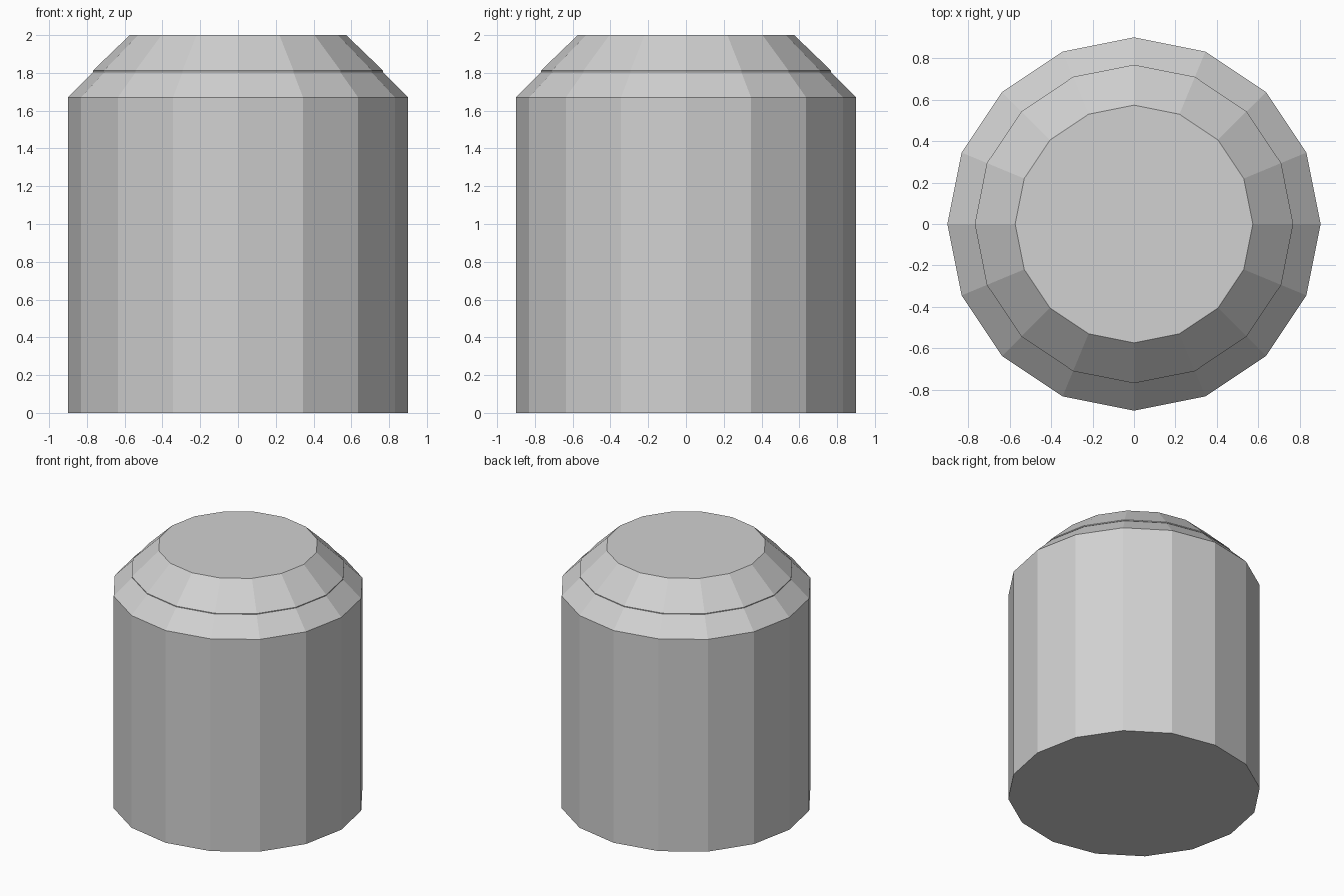
import bpy
import bmesh
from math import cos, sin, tau

cube = bpy.data.objects.get("Cube")
if cube:
    bpy.data.objects.remove(cube, do_unlink=True)

SIDES = 16

grey = bpy.data.materials.new("light_grey")
grey.use_nodes = True
colour = (0.64, 0.64, 0.64, 1)
grey.diffuse_color = colour
grey.node_tree.nodes["Principled BSDF"].inputs["Base Color"].default_value = colour


def faceted_solid(name, profile):
    """Stack 16-sided rings from (radius, height) pairs and cap both ends."""
    bm = bmesh.new()
    rings = [[bm.verts.new((r * cos(tau * i / SIDES), r * sin(tau * i / SIDES), z))
              for i in range(SIDES)] for r, z in profile]
    for low, high in zip(rings, rings[1:]):
        for i in range(SIDES):
            j = (i + 1) % SIDES
            bm.faces.new((low[i], low[j], high[j], high[i]))
    bm.faces.new(rings[0][::-1])
    bm.faces.new(rings[-1])
    mesh = bpy.data.meshes.new(name)
    bm.to_mesh(mesh)
    bm.free()
    mesh.materials.append(grey)
    obj = bpy.data.objects.new(name, mesh)
    bpy.context.collection.objects.link(obj)
    return obj


# Straight drum with a chamfered shoulder
faceted_solid("body", [(0.9, 0), (0.9, 1.67), (0.76, 1.81)])

# Tapered lid with a fine lip over the shoulder
faceted_solid("lid", [(0.755, 1.806), (0.768, 1.806), (0.768, 1.812), (0.573, 2.0)])
